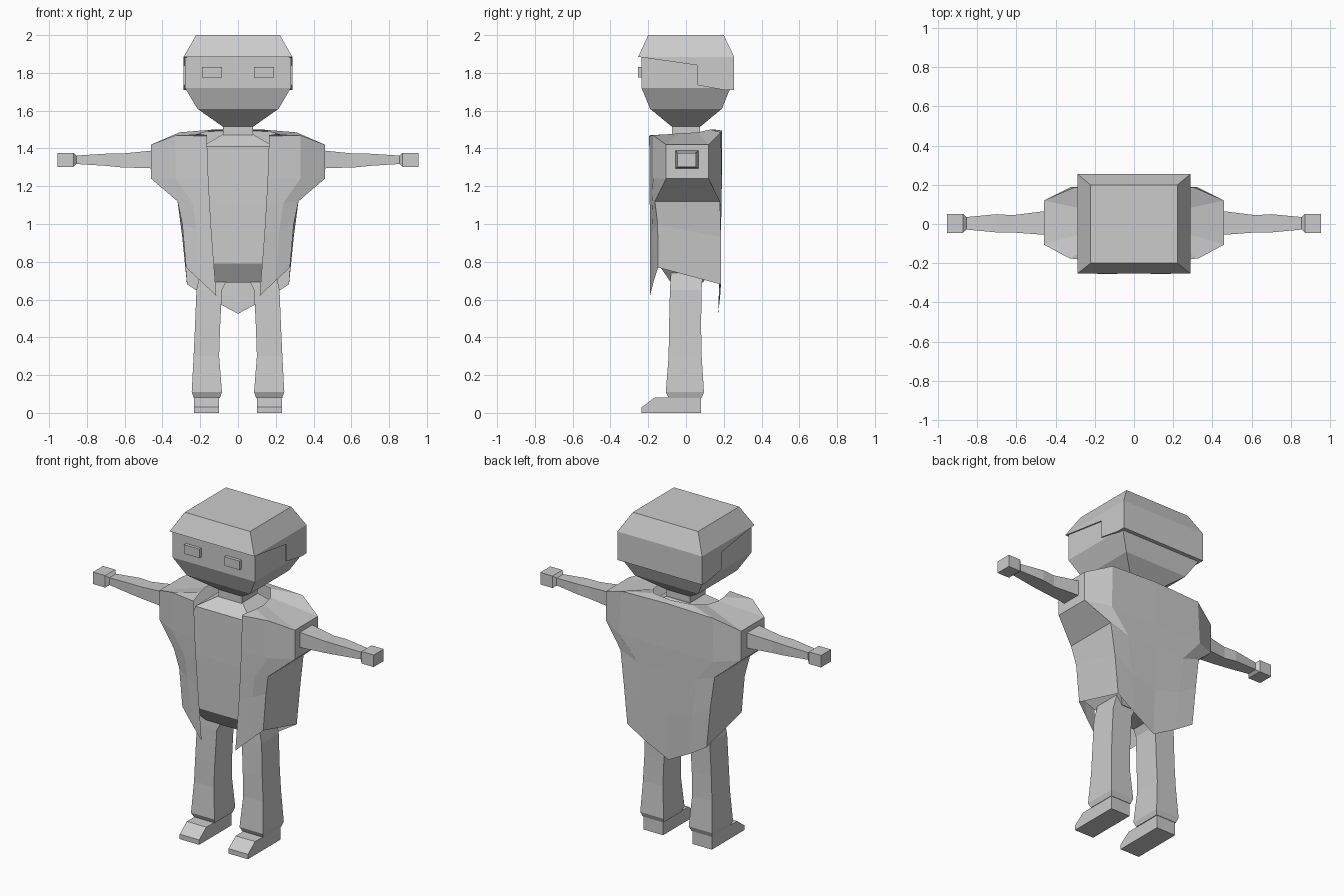
import bpy, bmesh

grey = bpy.data.materials.new("light grey")
grey.diffuse_color = (0.6, 0.6, 0.6, 1)


def make(name, verts, faces, mirror=False, solid=True):
    mesh = bpy.data.meshes.new(name)
    mesh.from_pydata(verts, [], faces)
    mesh.materials.append(grey)
    bm = bmesh.new()
    bm.from_mesh(mesh)
    if solid:
        bmesh.ops.recalc_face_normals(bm, faces=bm.faces)
    bm.to_mesh(mesh)
    bm.free()
    ob = bpy.data.objects.new(name, mesh)
    bpy.context.collection.objects.link(ob)
    if mirror:
        mod = ob.modifiers.new("mirror", 'MIRROR')
        mod.merge_threshold = 0.002
    return ob


def loft(name, rings, axis='z', mirror=False):
    """Rectangular sections (a0, a1, b0, b1, position) joined along z or x."""
    verts, faces = [], []
    for a0, a1, b0, b1, p in rings:
        for a, b in ((a0, b0), (a1, b0), (a1, b1), (a0, b1)):
            verts.append((a, b, p) if axis == 'z' else (p, a, b))
    for i in range(len(rings) - 1):
        for k in range(4):
            n = (k + 1) % 4
            faces.append((4*i + k, 4*i + n, 4*i + 4 + n, 4*i + 4 + k))
    e = 4 * (len(rings) - 1)
    faces += [(3, 2, 1, 0), (e, e + 1, e + 2, e + 3)]
    return make(name, verts, faces, mirror)


def extrude_x(name, profile, x0, x1):
    """A y-z profile pulled along x and mirrored to the other side."""
    n = len(profile)
    verts = [(x, y, z) for x in (x0, x1) for y, z in profile]
    faces = [tuple(range(n)), tuple(range(n, 2*n))]
    faces += [(i, (i + 1) % n, n + (i + 1) % n, n + i) for i in range(n)]
    return make(name, verts, faces, True)


# Head, neck and eyes
loft("head", [(-.08, .08, -.075, .075, 1.515), (-.215, .215, -.19, .19, 1.61),
              (-.28, .28, -.235, .235, 1.72), (-.28, .28, -.235, .235, 1.89),
              (-.21, .21, -.19, .19, 1.99)])
loft("neck", [(-.08, .08, -.075, .075, 1.44), (-.08, .08, -.075, .075, 1.53)])
loft("eye", [(.085, .19, -.255, -.23, 1.775), (.085, .19, -.255, -.23, 1.83)], mirror=True)

# Hair: bevelled cap, stepped sides and back
loft("hair_cap", [(-.288, .288, -.253, .255, 1.885), (-.222, .222, -.2, .2, 2.0)])
extrude_x("hair_side", [(-.253, 1.885), (.06, 1.84), (.06, 1.735), (.2, 1.71),
                        (.255, 1.71), (.255, 1.885)], .27, .288)
loft("hair_back", [(-.28, .28, .2, .255, 1.71), (-.28, .28, .2, .255, 1.885)])

# Body
loft("torso", [(-.16, .16, -.08, .09, .69), (-.24, .24, -.148, .15, .79),
               (-.26, .26, -.15, .15, 1.12), (-.19, .19, -.145, .13, 1.41),
               (-.08, .08, -.07, .08, 1.475)])

# Cloak: rows run from the neck to the hem, columns from front edge to back centre
rows = [
    [(.165, -.19, 1.47), (.19, -.1, 1.475), (.2, -.03, 1.48),
     (.18, .06, 1.485), (.13, .13, 1.5), (0, .15, 1.5)],
    [(.165, -.195, 1.465), (.33, -.175, 1.47), (.46, -.105, 1.42),
     (.46, .12, 1.42), (.31, .185, 1.485), (0, .19, 1.495)],
    [(.157, -.193, 1.24), (.33, -.175, 1.24), (.46, -.105, 1.24),
     (.46, .12, 1.24), (.32, .19, 1.22), (0, .19, 1.22)],
    [(.15, -.192, 1.11), (.24, -.18, 1.11), (.32, -.165, 1.12),
     (.32, .18, 1.12), (.2, .187, 1.08), (0, .187, 1.08)],
    [(.14, -.19, .95), (.22, -.175, .97), (.295, -.15, 1.0),
     (.295, .185, .93), (.17, .185, .85), (0, .18, .8)],
    [(.115, -.19, .62), (.2, -.17, .7), (.275, -.148, .77),
     (.27, .185, .68), (.15, .18, .605), (0, .17, .525)],
]
cols = len(rows[0])
make("cloak", [p for r in rows for p in r],
     [(i*cols + k, (i + 1)*cols + k, (i + 1)*cols + k + 1, i*cols + k + 1)
      for i in range(len(rows) - 1) for k in range(cols - 1)], True, False)

# Arms and hands
loft("arm", [(-.055, .065, 1.29, 1.39, .4), (-.055, .065, 1.295, 1.388, .46),
             (-.043, .045, 1.3, 1.372, .62), (-.043, .05, 1.308, 1.372, .7),
             (-.028, .035, 1.318, 1.362, .86)], 'x', True)
loft("hand", [(-.028, .035, 1.318, 1.362, .855), (-.045, .052, 1.303, 1.377, .872),
              (-.045, .052, 1.303, 1.377, .955)], 'x', True)

# Trousers with a turned-in cuff
loft("leg", [(.095, .235, -.092, .083, .08), (.085, .245, -.107, .095, .11),
             (.1, .235, -.092, .083, .3), (.095, .228, -.09, .08, .45),
             (.085, .22, -.085, .082, .65), (.04, .2, -.08, .09, .74)], mirror=True)

# Shoes
extrude_x("shoe", [(-.235, 0), (-.235, .03), (-.165, .082), (.08, .082), (.08, 0)], .1, .232)
